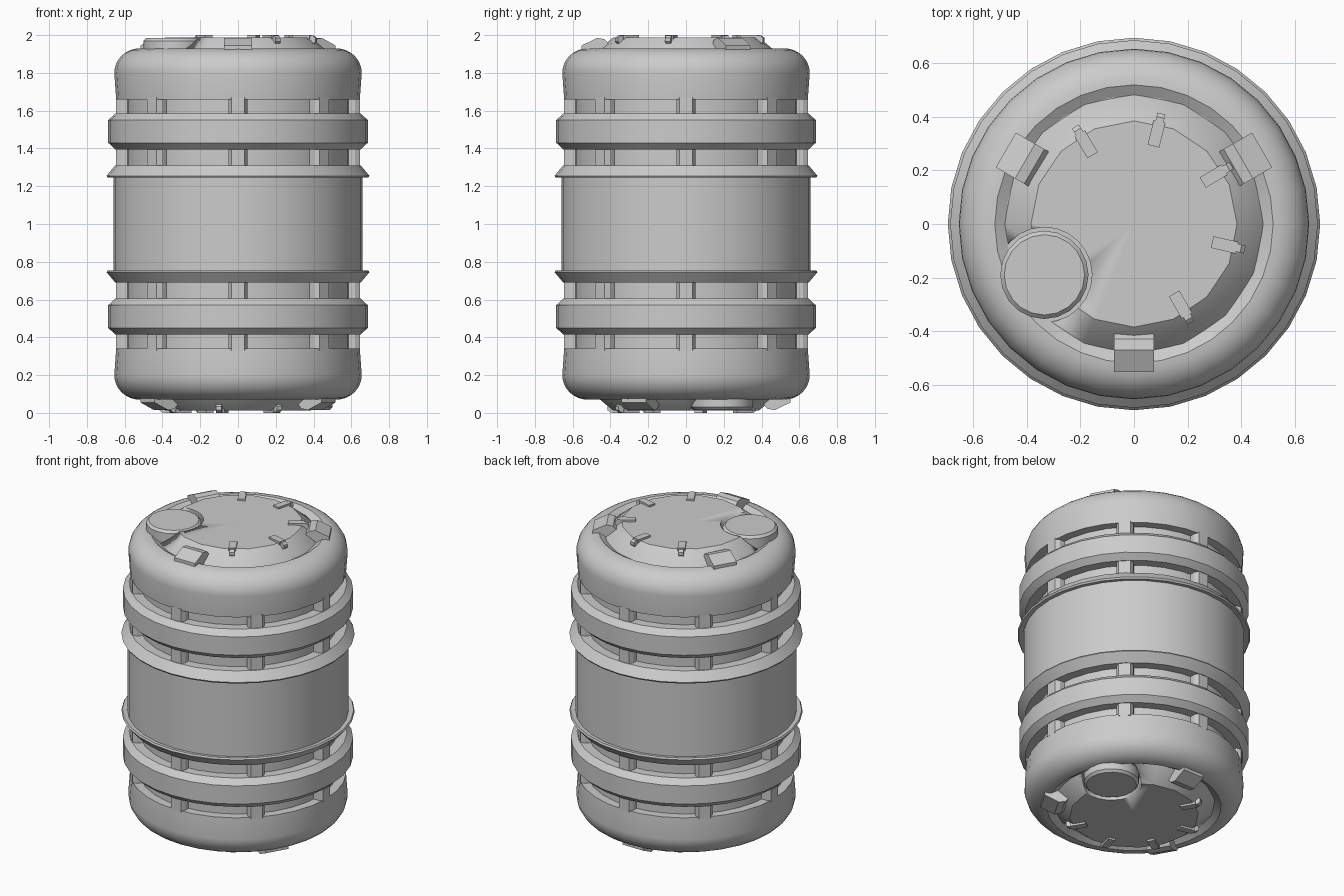
import bpy, bmesh, math
from mathutils import Matrix, Vector

cube = bpy.data.objects.get("Cube")
if cube:
    bpy.data.objects.remove(cube, do_unlink=True)

grey = bpy.data.materials.new("light_grey")
grey.use_nodes = True
GREY = (0.6, 0.6, 0.6, 1)
grey.diffuse_color = GREY
grey.node_tree.nodes["Principled BSDF"].inputs["Base Color"].default_value = GREY

# Point reflection through the barrel's centre: makes the lower half from the upper
INVERT = Matrix.Translation((0, 0, 2)) @ Matrix.Diagonal((-1, -1, -1, 1))


def finish(name, bm, smooth=True):
    bmesh.ops.remove_doubles(bm, verts=bm.verts, dist=0.0001)
    bmesh.ops.recalc_face_normals(bm, faces=bm.faces)
    for f in bm.faces:
        f.smooth = smooth
    mesh = bpy.data.meshes.new(name)
    bm.to_mesh(mesh)
    bm.free()
    mesh.set_sharp_from_angle(angle=math.radians(28))
    mesh.materials.append(grey)
    obj = bpy.data.objects.new(name, mesh)
    bpy.context.collection.objects.link(obj)
    return obj


def lathe(name, profile, sides=32, centre=(0, 0), smooth=True):
    """Spin a closed (radius, height) profile about a vertical axis."""
    bm = bmesh.new()
    verts = [bm.verts.new((r, 0, z)) for r, z in profile]
    edges = [bm.edges.new((a, b)) for a, b in zip(verts, verts[1:] + verts[:1])]
    bmesh.ops.spin(bm, geom=verts + edges, cent=(0, 0, 0), axis=(0, 0, 1),
                   angle=math.tau, steps=sides, use_merge=True)
    bmesh.ops.dissolve_degenerate(bm, dist=0.0001, edges=bm.edges)
    bmesh.ops.translate(bm, verts=bm.verts, vec=(centre[0], centre[1], 0))
    return finish(name, bm, smooth)


def prism(bm, outline, place, depth):
    """Extrude an outline, placing each point with place(u, v, w)."""
    face = bm.faces.new([bm.verts.new(place(u, v, -depth / 2)) for u, v in outline])
    new = bmesh.ops.extrude_face_region(bm, geom=[face])["geom"]
    shift = Vector(place(0, 0, depth)) - Vector(place(0, 0, 0))
    bmesh.ops.translate(bm, verts=[g for g in new if isinstance(g, bmesh.types.BMVert)],
                        vec=shift)


def radial(angle):
    """Radius, height and sideways offset to a point at this angle."""
    c, s = math.cos(math.radians(angle)), math.sin(math.radians(angle))
    return lambda r, z, w: (r * c - w * s, r * s + w * c, z)


def upright(angle, base):
    """Radius and sideways outline, extruded upwards."""
    p = radial(angle)
    return lambda r, w, h: p(r, base + h, w)


# Central body
lathe("inner_core", [(0, 0.15), (0.59, 0.15), (0.59, 1.85), (0, 1.85)])
lathe("middle_band", [(0.57, 0.75), (0.66, 0.75), (0.66, 1.25), (0.57, 1.25)])

upper = []

# Rounded shoulder with a shallow dished end
arc = [(0.52 + 0.135 * math.cos(a), 1.8 + 0.13 * math.sin(a))
       for a in (math.pi / 2 * i / 8 for i in range(9))]
upper.append(lathe("shoulder", [(0, 1.66), (0.645, 1.66)] + arc + [(0.48, 1.905), (0, 1.905)]))

# Hoop and flared flange
upper.append(lathe("hoop", [(0.57, 1.395), (0.65, 1.395), (0.687, 1.43),
                            (0.687, 1.55), (0.65, 1.585), (0.57, 1.585)]))
upper.append(lathe("flange", [(0.57, 1.245), (0.66, 1.25), (0.69, 1.245), (0.696, 1.255),
                              (0.65, 1.31), (0.57, 1.31)]))

# Spacer posts
bm = bmesh.new()
post = [(0.57, -0.05), (0.62, -0.05), (0.645, -0.035),
        (0.645, 0.035), (0.62, 0.05), (0.57, 0.05)]
for i in range(8):
    prism(bm, post, upright(i * 45, 1.485), 0.37)
upper.append(finish("spacer_posts", bm, False))

# End hatch with a round notch for the filler cap
CAP = (-0.335, -0.19)
hatch = lathe("end_hatch", [(0, 1.88), (0.5, 1.88), (0.485, 1.905), (0.385, 1.988), (0, 1.988)],
              16, smooth=False)
cutter = lathe("notch_cutter", [(0, 1.8), (0.178, 1.8), (0.178, 2.1), (0, 2.1)], 24, CAP)
cutter.hide_render = True
cut = hatch.modifiers.new("notch", "BOOLEAN")
cut.operation, cut.object, cut.solver = "DIFFERENCE", cutter, "EXACT"
graph = bpy.context.evaluated_depsgraph_get()
carved = bpy.data.meshes.new_from_object(hatch.evaluated_get(graph))
hatch.modifiers.clear()
hatch.data = carved
bpy.data.objects.remove(cutter, do_unlink=True)
upper.append(hatch)

upper.append(lathe("filler_cap", [(0, 1.89), (0.165, 1.89), (0.165, 1.97),
                                  (0.15, 1.985), (0, 1.985)], 20, CAP))

# Three lugs around the hatch
bm = bmesh.new()
lug = [(0.405, 1.88), (0.41, 1.955), (0.43, 1.978), (0.47, 1.985), (0.553, 1.945), (0.553, 1.9)]
for angle in (30, 150, 270):
    prism(bm, lug, radial(angle), 0.15)
upper.append(finish("lugs", bm, False))

# Hatch clips: a flat tongue and a narrower hooked tip
bm = bmesh.new()
tongue = [(0.3, 1.98), (0.395, 1.98), (0.395, 2.0), (0.3, 2.0)]
hook = [(0.38, 1.95), (0.41, 1.95), (0.425, 1.965), (0.425, 1.985), (0.41, 1.997), (0.38, 1.997)]
for angle in (121, 76, 31, -13, -60):
    prism(bm, tongue, radial(angle), 0.045)
    prism(bm, hook, radial(angle), 0.03)
upper.append(finish("hatch_clips", bm, False))

# Lower half
for obj in upper:
    twin = obj.copy()
    twin.data = obj.data.copy()
    twin.data.transform(INVERT)
    twin.data.flip_normals()
    twin.name = "lower_" + obj.name
    obj.name = "upper_" + obj.name
    bpy.context.collection.objects.link(twin)
